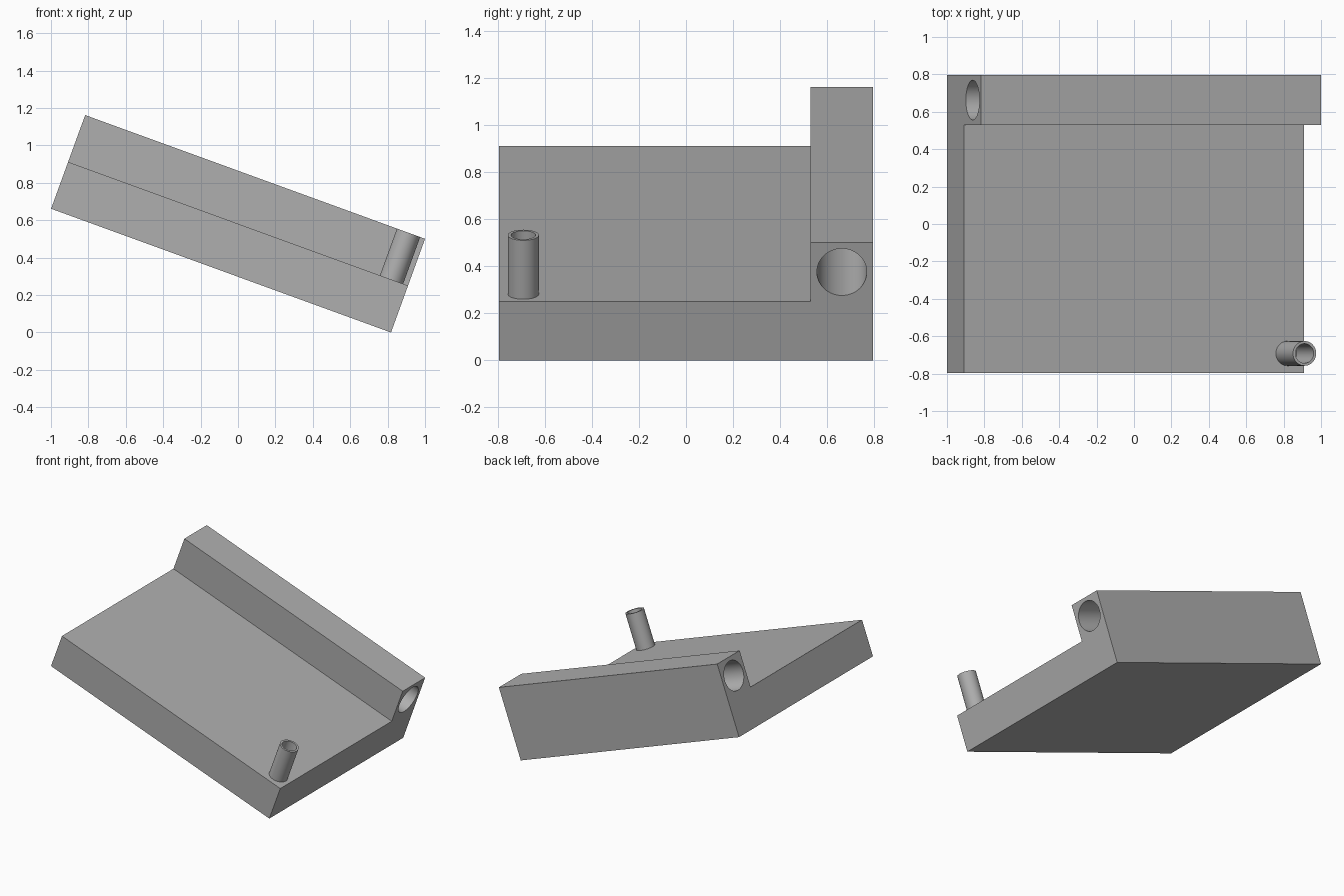
import bpy, bmesh, math
from mathutils import Matrix, Vector

cube = bpy.data.objects.get("Cube")
if cube:
    bpy.data.objects.remove(cube, do_unlink=True)

UNIT = 0.2665                 # slab thickness, rail width and tube height
LENGTH, HALF_WIDTH = 1.934, 0.796
HOLE_RADIUS = 0.106
TUBE_OUTER, TUBE_INNER = 0.066, 0.052
SIDES = 64
# Everything is built level, then tilted about the low bottom edge
TILT = Matrix.Translation((0.818, 0, 0)) @ Matrix.Rotation(math.radians(20), 4, 'Y')

grey = bpy.data.materials.new("plain grey")
grey.use_nodes = True
grey.diffuse_color = (0.43, 0.43, 0.43, 1)
grey.node_tree.nodes["Principled BSDF"].inputs["Base Color"].default_value = grey.diffuse_color


def add_object(name, bm):
    bmesh.ops.recalc_face_normals(bm, faces=bm.faces)
    mesh = bpy.data.meshes.new(name)
    bm.to_mesh(mesh)
    bm.free()
    mesh.materials.append(grey)
    obj = bpy.data.objects.new(name, mesh)
    bpy.context.collection.objects.link(obj)
    obj.matrix_world = TILT
    return obj


def make_active(obj):
    bpy.ops.object.select_all(action='DESELECT')
    obj.select_set(True)
    bpy.context.view_layer.objects.active = obj


def smooth(obj):
    make_active(obj)
    bpy.ops.object.shade_smooth_by_angle(angle=math.radians(30))


# Slab with raised back rail: L-shaped section pulled along the length
section = [(-HALF_WIDTH, 0), (HALF_WIDTH, 0), (HALF_WIDTH, 2 * UNIT),
           (HALF_WIDTH - UNIT, 2 * UNIT), (HALF_WIDTH - UNIT, UNIT), (-HALF_WIDTH, UNIT)]
bm = bmesh.new()
end = bm.faces.new([bm.verts.new((-LENGTH, y, z)) for y, z in section])
pulled = bmesh.ops.extrude_face_region(bm, geom=[end], use_keep_orig=True)
moved = [v for v in pulled["geom"] if isinstance(v, bmesh.types.BMVert)]
bmesh.ops.translate(bm, verts=moved, vec=(LENGTH, 0, 0))
base = add_object("slab_with_rail", bm)

# Round hole running the length of the rail
bm = bmesh.new()
place = (Matrix.Translation((-LENGTH / 2, HALF_WIDTH - UNIT / 2, 1.5 * UNIT))
         @ Matrix.Rotation(math.pi / 2, 4, 'Y'))
bmesh.ops.create_cone(bm, cap_ends=True, segments=SIDES, radius1=HOLE_RADIUS,
                      radius2=HOLE_RADIUS, depth=LENGTH + 0.2, matrix=place)
cutter = add_object("rail_hole_cutter", bm)
cutter.hide_render = True
cut = base.modifiers.new("rail_hole", 'BOOLEAN')
cut.operation = 'DIFFERENCE'
cut.solver = 'EXACT'
cut.object = cutter
make_active(base)
bpy.ops.object.modifier_apply(modifier=cut.name)
bpy.data.objects.remove(cutter, do_unlink=True)
smooth(base)

# Upright open tube near the low front corner: a wall profile spun round
bm = bmesh.new()
axis = Vector((-0.094, -0.692, UNIT))
wall = [(TUBE_OUTER, 0), (TUBE_OUTER, UNIT), (TUBE_INNER, UNIT), (TUBE_INNER, 0)]
points = [bm.verts.new(axis + Vector((r, 0, z))) for r, z in wall]
edges = [bm.edges.new(pair) for pair in zip(points, points[1:])]
bmesh.ops.spin(bm, geom=points + edges, cent=axis, axis=(0, 0, 1),
               angle=2 * math.pi, steps=SIDES, use_merge=True)
bmesh.ops.remove_doubles(bm, verts=bm.verts, dist=0.0001)
smooth(add_object("corner_tube", bm))
